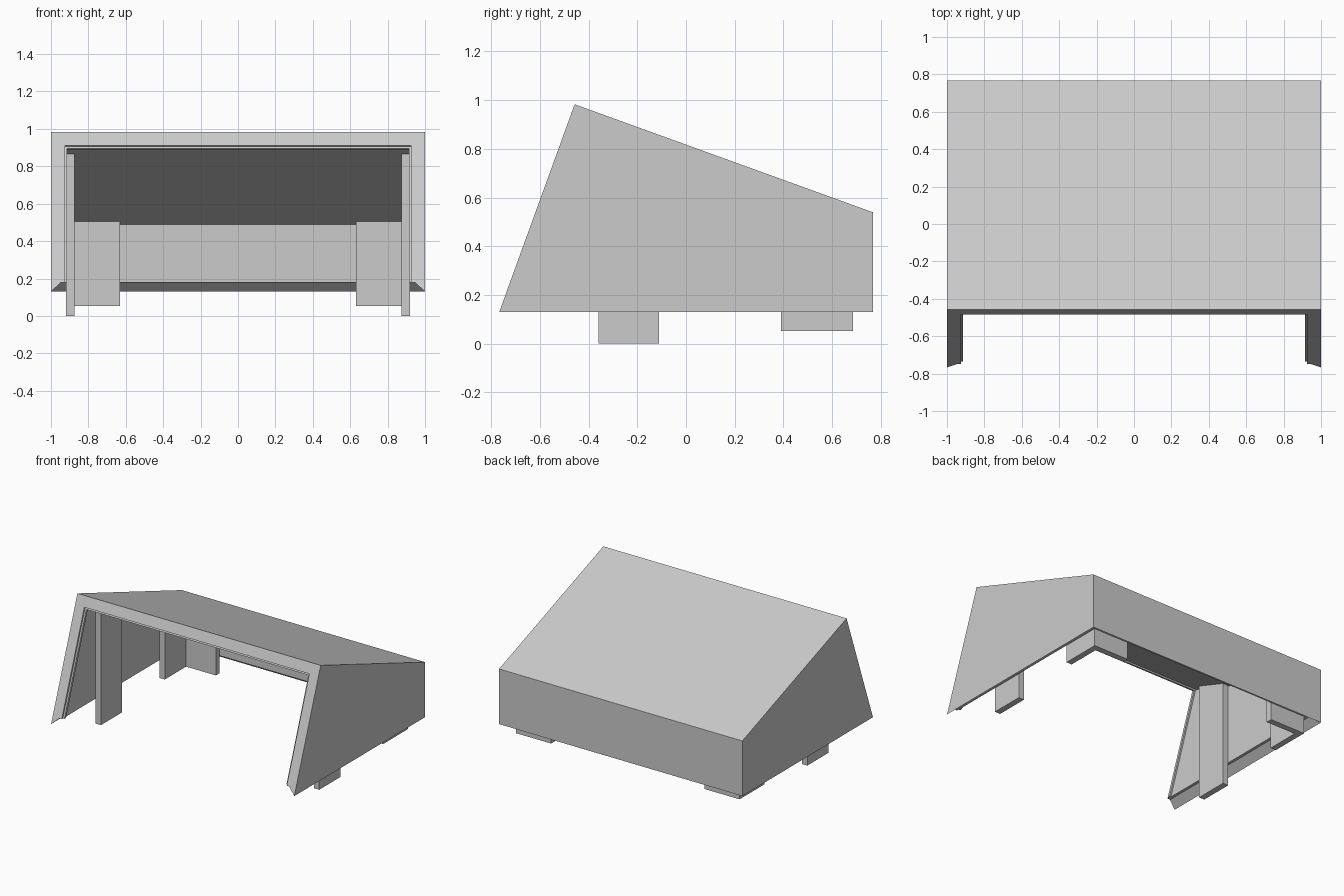
import bpy, bmesh

cube = bpy.data.objects.get("Cube")
if cube:
    bpy.data.objects.remove(cube, do_unlink=True)

grey = bpy.data.materials.new("light grey")
grey.use_nodes = True
grey.diffuse_color = (0.6, 0.6, 0.6, 1)
grey.node_tree.nodes["Principled BSDF"].inputs["Base Color"].default_value = (0.6, 0.6, 0.6, 1)

BACK, BASE, RIM, PEAK = 0.767, 0.13, 0.18, 0.983
INNER = 0.925          # inside face of the side walls
BACK_IN = 0.69         # inside face of the back wall


def front(z):
    """y of the leaning front plane at height z"""
    return -0.767 + 0.363 * (z - BASE)


def roof(y):
    """height of the roof's outer face at y"""
    return PEAK - 0.362 * (y - front(PEAK))


def ceiling(y):
    return roof(y) - 0.08


def finish(name, bm):
    bmesh.ops.recalc_face_normals(bm, faces=bm.faces)
    mesh = bpy.data.meshes.new(name)
    bm.to_mesh(mesh)
    bm.free()
    mesh.materials.append(grey)
    obj = bpy.data.objects.new(name, mesh)
    bpy.context.collection.objects.link(obj)


def slab(name, profile, x0, x1):
    """extrude a side profile of (y, z) points from x0 to x1"""
    bm = bmesh.new()
    face = bm.faces.new([bm.verts.new((x0, y, z)) for y, z in profile])
    new = bmesh.ops.extrude_face_region(bm, geom=[face])["geom"]
    bmesh.ops.translate(bm, vec=(x1 - x0, 0, 0),
                        verts=[v for v in new if isinstance(v, bmesh.types.BMVert)])
    finish(name, bm)


def post(name, y0, y1, bottom, x0, x1):
    """upright plate whose top follows the ceiling"""
    slab(name, [(y0, bottom), (y1, bottom), (y1, ceiling(y1)), (y0, ceiling(y0))], x0, x1)


# Shell: wall section carried round left front, left back, right back, right front
def station(side, at_front):
    top_in = 0.91 if at_front else ceiling(BACK_IN)
    section = [(1, PEAK if at_front else roof(BACK), BACK), (1, BASE, BACK),
               (0.945, RIM, BACK - 0.055), (INNER, RIM, BACK_IN), (INNER, top_in, BACK_IN)]
    return [(side * x, front(z) if at_front else y, z) for x, z, y in section]


bm = bmesh.new()
rings = [[bm.verts.new(p) for p in station(s, f)]
         for s, f in ((1, True), (1, False), (-1, False), (-1, True))]
for a, b in zip(rings, rings[1:]):
    for i in range(4):
        bm.faces.new((a[i], a[i + 1], b[i + 1], b[i]))
for i in (0, 4):                                   # roof and ceiling
    bm.faces.new([r[i] for r in rings])
for r in (rings[0], rings[3]):                     # front frame uprights
    bm.faces.new(r)
bm.faces.new((rings[0][0], rings[3][0], rings[3][4], rings[0][4]))
finish("sloped_housing", bm)

# Thin rebate strip just behind the front frame
near, far, drop = 0.014, 0.034, 0.014
ya, yb = front(0.905) + near, front(0.895) + far
slab("top_front_strip", [(ya, ceiling(ya)), (yb, ceiling(yb)),
                         (yb, ceiling(yb) - drop), (ya - 0.005, ceiling(ya) - drop)],
     -INNER, INNER)

for side, label in ((1, "left"), (-1, "right")):
    slab(label + "_front_strip",
         [(front(RIM) + near, RIM), (front(RIM) + far, RIM), (yb, ceiling(yb)), (ya, ceiling(ya))],
         side * 0.913, side * INNER)
    # Front leg plate
    post(label + "_front_leg", -0.36, -0.11, 0, side * 0.875, side * 0.92)
    # Angled corner bracket at the back
    post(label + "_back_leg_side", 0.39, 0.685, 0.053, side * 0.875, side * 0.92)
    post(label + "_back_leg_rear", 0.64, 0.685, 0.053, side * 0.63, side * 0.875)
